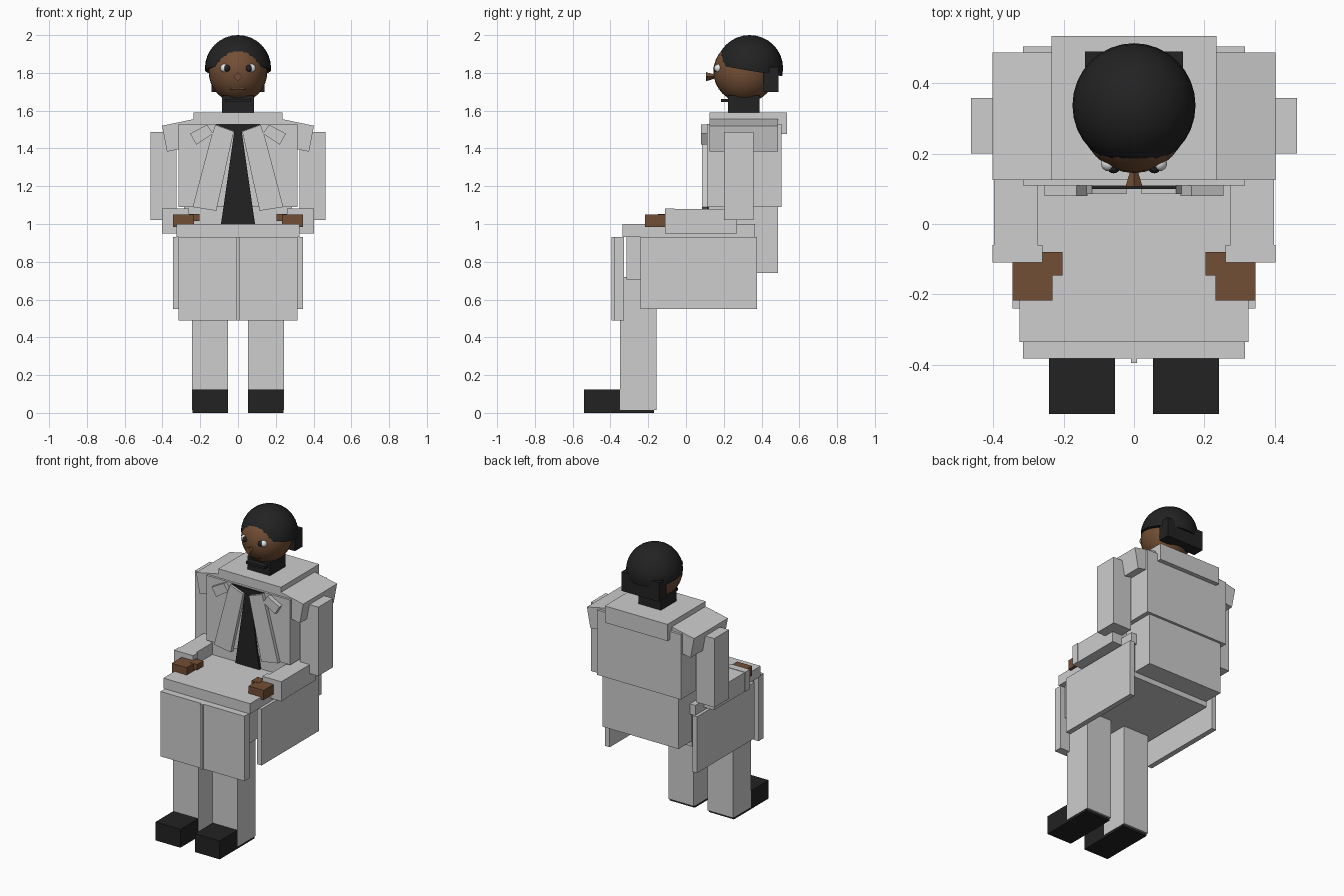
import bpy, bmesh, math
from mathutils import Vector

if "Cube" in bpy.data.objects:
    bpy.data.objects.remove(bpy.data.objects["Cube"])


def material(name, rgb):
    m = bpy.data.materials.new(name)
    m.diffuse_color = (*rgb, 1)
    m.use_nodes = True
    m.node_tree.nodes["Principled BSDF"].inputs["Base Color"].default_value = m.diffuse_color
    return m


GREY = material("light grey cloth", (0.61, 0.61, 0.61))
BLACK = material("soft black", (0.016, 0.016, 0.016))
SKIN = material("brown skin", (0.17, 0.077, 0.035))
LIP = material("dark brown", (0.11, 0.047, 0.025))
WHITE = material("eye white", (0.8, 0.8, 0.8))


def finish(name, bm, mat, smooth=False):
    bmesh.ops.recalc_face_normals(bm, faces=bm.faces[:])
    me = bpy.data.meshes.new(name)
    bm.to_mesh(me)
    bm.free()
    me.materials.append(mat)
    ob = bpy.data.objects.new(name, me)
    bpy.context.collection.objects.link(ob)
    if smooth:
        bpy.context.view_layer.objects.active = ob
        ob.select_set(True)
        bpy.ops.object.shade_smooth_by_angle(angle=math.radians(40))
        ob.select_set(False)
    return ob


def box(name, x, y, z, mat=GREY):
    bm = bmesh.new()
    bmesh.ops.create_cube(bm, size=1)
    for v in bm.verts:
        v.co = [r[0] if c < 0 else r[1] for c, r in zip(v.co, (x, y, z))]
    return finish(name, bm, mat)


def plate(name, pts, y0, y1, mat=GREY):
    """Front-view (x, z) outline extruded along y."""
    bm = bmesh.new()
    f = bm.faces.new([bm.verts.new((x, y0, z)) for x, z in pts])
    ext = bmesh.ops.extrude_face_region(bm, geom=[f])
    for g in ext["geom"]:
        if isinstance(g, bmesh.types.BMVert):
            g.co.y = y1
    return finish(name, bm, mat)


def ball(name, c, r, mat, seg=32, cut=None):
    bm = bmesh.new()
    bmesh.ops.create_uvsphere(bm, u_segments=seg, v_segments=seg // 2, radius=1)
    for v in bm.verts:
        v.co = Vector(c) + Vector(a * b for a, b in zip(v.co, r))
    if cut:
        res = bmesh.ops.bisect_plane(bm, geom=bm.verts[:] + bm.edges[:] + bm.faces[:],
                                     plane_co=cut[0], plane_no=cut[1], clear_inner=True)
        edges = [g for g in res["geom_cut"] if isinstance(g, bmesh.types.BMEdge)]
        bmesh.ops.contextual_create(bm, geom=edges)
    return finish(name, bm, mat, True)


# jacket body
box("upper_torso", (-.315, .315), (.11, .505), (1.09, 1.53))
box("lower_torso", (-.285, .285), (.118, .488), (.74, 1.09))
box("collar_yoke", (-.235, .235), (.125, .535), (1.477, 1.59))
plate("shirt_front", [(-.09, 1.0), (.09, 1.0), (.02, 1.49), (.12, 1.527), (-.12, 1.527), (-.02, 1.49)],
      .1, .125, BLACK)

# lap, coat skirt and seam
box("lap", (-.325, .325), (-.335, .365), (.93, 1.0))
box("thighs", (-.29, .29), (-.315, .35), (.705, .93))
box("front_seam", (-.008, .008), (-.395, -.33), (.49, .93))

for side, s in (("left", -1), ("right", 1)):
    def sx(a, b):
        return tuple(sorted((s * a, s * b)))

    def mp(pts):
        return [(s * x, z) for x, z in pts]

    # lapels and shoulders
    plate(side + "_lapel", mp([(.145, 1.45), (.24, 1.09), (.115, 1.07), (.022, 1.49), (.12, 1.525)]), .085, .115)
    plate(side + "_lapel_notch", mp([(.254, 1.478), (.164, 1.526), (.132, 1.478), (.22, 1.42)]), .08, .114)
    plate(side + "_shoulder", mp([(.402, 1.52), (.376, 1.383), (.21, 1.416), (.235, 1.555)]), .125, .488)
    # arms and hands
    box(side + "_upper_arm", sx(.325, .463), (.2, .358), (1.02, 1.487))
    box(side + "_forearm", sx(.275, .398), (-.06, .27), (.95, 1.08))
    box(side + "_cuff", sx(.26, .402), (-.11, -.06), (.95, 1.083))
    box(side + "_hand", sx(.232, .345), (-.217, -.08), (.985, 1.05), SKIN)
    box(side + "_thumb", sx(.203, .26), (-.147, -.08), (1.015, 1.052), SKIN)
    # skirt panels
    box(side + "_front_panel", sx(.006, .315), (-.382, -.328), (.49, .93))
    box(side + "_side_panel", sx(.31, .345), (-.24, .375), (.55, .932))
    # legs and shoes
    box(side + "_leg", sx(.052, .243), (-.35, -.157), (.015, .72))
    box(side + "_shoe", sx(.054, .241), (-.54, -.17), (0, .125), BLACK)
    # eyes
    ball(side + "_eye", (s * .072, .172, 1.825), (.022, .022, .022), WHITE, 16)
    ball(side + "_pupil", (s * .058, .16, 1.824), (.018, .016, .018), BLACK, 16)

# head and hair
box("neck", (-.085, .085), (.222, .39), (1.58, 1.68), BLACK)
box("neck_front_edge", (-.07, .07), (.185, .24), (1.645, 1.662), BLACK)
ball("head", (0, .31, 1.807), (.155, .165, .165), SKIN)
ball("hair", (0, .337, 1.825), (.175, .177, .175), BLACK, 32,
     ((0, .335, 1.812), (0, .17, 1)))
box("hair_back", (-.14, .14), (.41, .49), (1.70, 1.83), BLACK)
box("mouth", (-.04, .04), (.172, .18), (1.712, 1.72), LIP)

# nose: four-sided pyramid with its base forward
bm = bmesh.new()
tip = bm.verts.new((0, .185, 1.78))
ring = [bm.verts.new((.024 * math.cos(a), .107, 1.78 + .024 * math.sin(a)))
        for a in (i * math.pi / 2 for i in range(4))]
bm.faces.new(ring)
for i in range(4):
    bm.faces.new((ring[i], ring[(i + 1) % 4], tip))
finish("nose", bm, SKIN)
